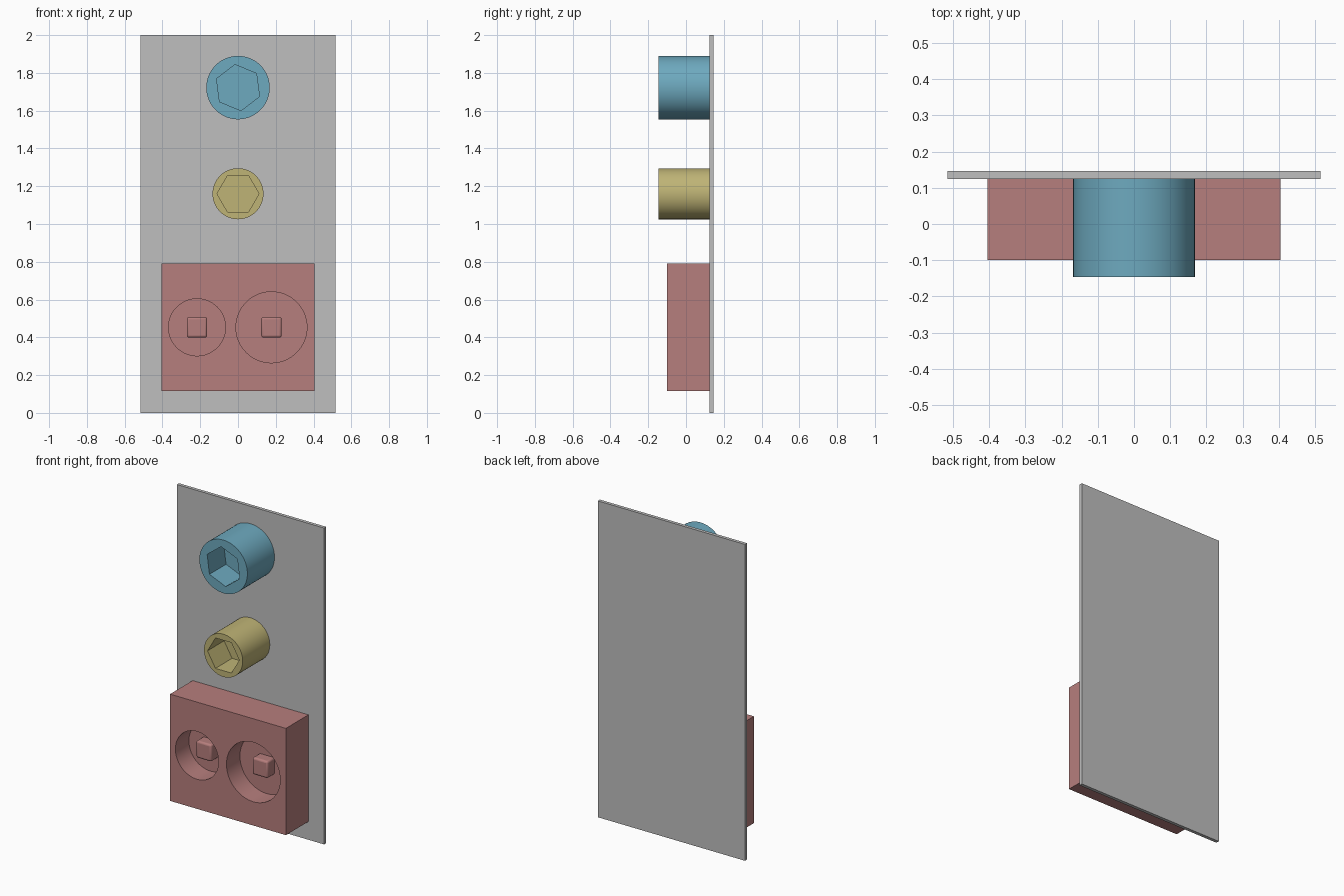
import bpy
import math

if "Cube" in bpy.data.objects:
    bpy.data.objects.remove(bpy.data.objects["Cube"])

PLATE_FRONT, PLATE_BACK = 0.125, 0.146
BACK = 0.13  # mounted parts sink slightly into the plate


def material(name, rgb):
    mat = bpy.data.materials.new(name)
    mat.diffuse_color = (*rgb, 1)
    mat.use_nodes = True
    mat.node_tree.nodes["Principled BSDF"].inputs["Base Color"].default_value = mat.diffuse_color
    return mat


grey = material("plate grey", (0.52, 0.52, 0.52))
blue = material("socket blue", (0.155, 0.40, 0.52))
yellow = material("socket yellow", (0.52, 0.455, 0.18))
red = material("block red", (0.47, 0.21, 0.205))


def finish(obj, name, mat):
    obj.name = name
    obj.data.materials.clear()
    if mat:
        obj.data.materials.append(mat)
    return obj


def box(name, x, y, z, mat):
    """Box from (min, max) ranges."""
    bpy.ops.mesh.primitive_cube_add(size=1, location=[sum(r) / 2 for r in (x, y, z)])
    obj = bpy.context.object
    obj.scale = [r[1] - r[0] for r in (x, y, z)]
    bpy.ops.object.transform_apply(location=False, rotation=False, scale=True)
    return finish(obj, name, mat)


def prism(name, x, z, radius, y, sides, mat=None, turn=0):
    """Regular prism along y; turn is the angle of its first corner in the front view."""
    bpy.ops.mesh.primitive_cylinder_add(
        vertices=sides, radius=radius, depth=y[1] - y[0],
        location=(x, sum(y) / 2, z), rotation=(math.pi / 2, 0, 0))
    obj = bpy.context.object
    bpy.ops.object.transform_apply(location=False, rotation=True, scale=True)
    # the primitive's first corner points up (90 degrees)
    obj.rotation_euler.y = -math.radians(turn - 90)
    bpy.ops.object.transform_apply(location=False, rotation=True, scale=True)
    return finish(obj, name, mat)


def cut(obj, cutter):
    mod = obj.modifiers.new("cut", 'BOOLEAN')
    mod.operation, mod.solver, mod.object = 'DIFFERENCE', 'EXACT', cutter
    activate(obj)
    bpy.ops.object.modifier_apply(modifier=mod.name)
    bpy.data.objects.remove(cutter, do_unlink=True)


def activate(obj):
    bpy.ops.object.select_all(action='DESELECT')
    obj.select_set(True)
    bpy.context.view_layer.objects.active = obj


def smooth(obj):
    activate(obj)
    bpy.ops.object.shade_smooth_by_angle(angle=math.radians(30))


# Backing plate
box("backing_plate", (-0.515, 0.515), (PLATE_FRONT, PLATE_BACK), (0, 2), grey)

# Round sockets with hexagonal recesses
for name, z, radius, hex_radius, turn, mat in (
        ("upper_hex_socket", 1.722, 0.168, 0.123, 97.5, blue),
        ("lower_hex_socket", 1.16, 0.135, 0.111, 0, yellow)):
    socket = prism(name, 0, z, radius, (-0.146, BACK), 64, mat)
    cut(socket, prism("hex_cutter", 0, z, hex_radius, (-0.3, 0.02), 6, turn=turn))
    smooth(socket)

# Block with two round wells, each with a square peg
block = box("twin_well_block", (-0.405, 0.405), (-0.10, BACK), (0.115, 0.79), red)
for side, x, radius in (("left", -0.217, 0.151), ("right", 0.177, 0.188)):
    cut(block, prism("well_cutter", x, 0.453, radius, (-0.3, 0.035), 64))
    peg = box(side + "_peg", (x - 0.054, x + 0.054), (-0.035, 0.045), (0.399, 0.507), red)
    bevel = peg.modifiers.new("rounded edges", 'BEVEL')
    bevel.width, bevel.segments = 0.012, 3
    smooth(peg)
smooth(block)
